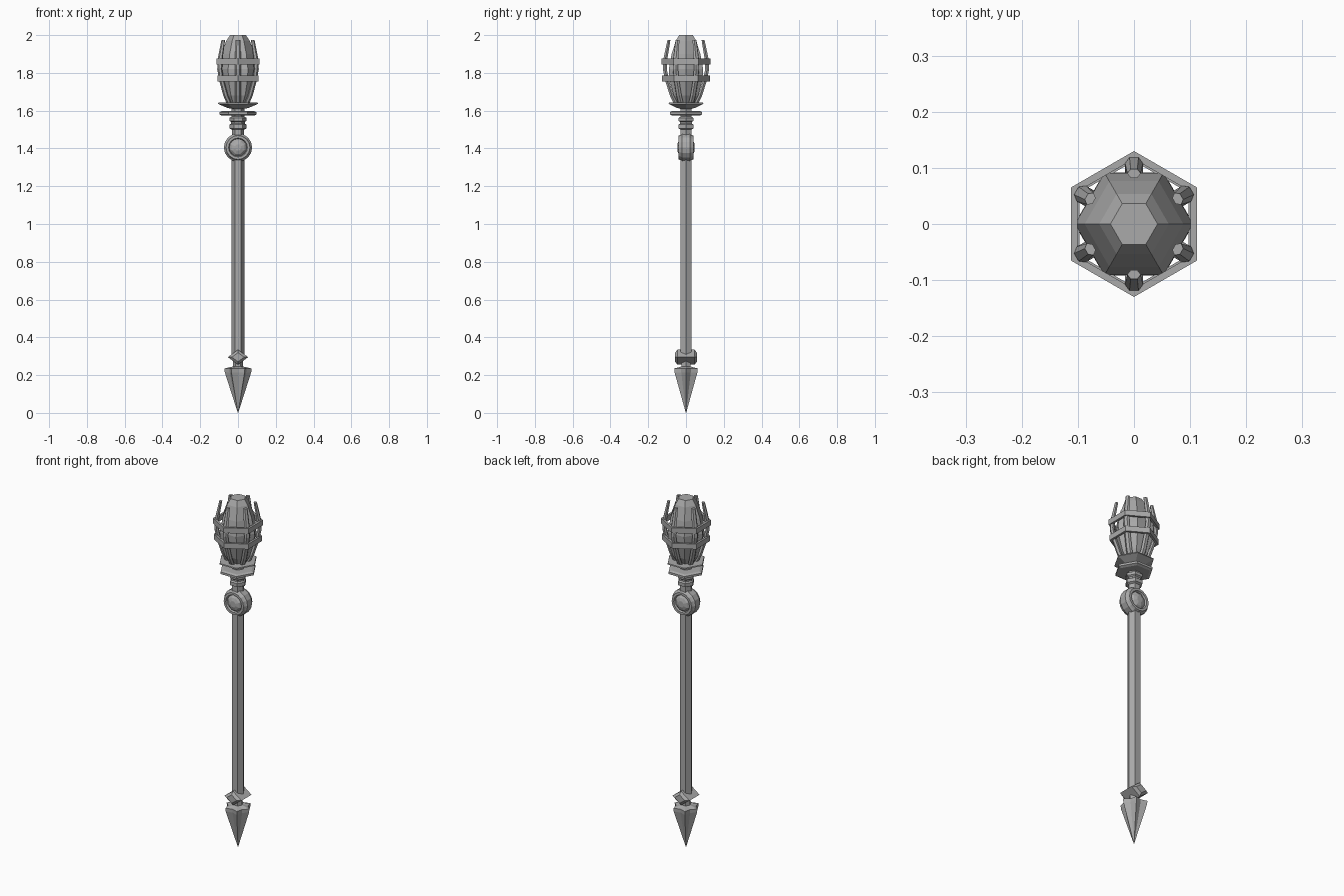
import bpy, bmesh
from math import sin, cos, pi, radians
from mathutils import Vector, Matrix

cube = bpy.data.objects.get("Cube")
if cube:
    bpy.data.objects.remove(cube)

# One flat grey for the whole model
grey = bpy.data.materials.new("stone_grey")
grey.use_nodes = True
colour = (0.4, 0.4, 0.4, 1)
grey.diffuse_color = colour
grey.node_tree.nodes["Principled BSDF"].inputs["Base Color"].default_value = colour


def finish(name, bm):
    bmesh.ops.recalc_face_normals(bm, faces=bm.faces)
    mesh = bpy.data.meshes.new(name)
    bm.to_mesh(mesh)
    bm.free()
    mesh.materials.append(grey)
    obj = bpy.data.objects.new(name, mesh)
    bpy.context.collection.objects.link(obj)
    return obj


def loft(name, rings, closed=False):
    """Skin a list of point rings; cap the ends unless the list is closed."""
    bm = bmesh.new()
    loops = [[bm.verts.new(p) for p in ring] for ring in rings]
    n = len(loops[0])
    pairs = list(zip(loops, loops[1:]))
    if closed:
        pairs.append((loops[-1], loops[0]))
    else:
        bm.faces.new(loops[0])
        bm.faces.new(loops[-1])
    for a, b in pairs:
        for i in range(n):
            j = (i + 1) % n
            bm.faces.new((a[i], a[j], b[j], b[i]))
    return finish(name, bm)


def turn(name, profile, sides=6, phase=0, closed=False, matrix=Matrix(), star=1):
    """Revolve (radius, height) points; star pulls in every second corner."""
    rings = []
    for r, z in profile:
        ring = []
        for i in range(sides):
            a = phase + 2 * pi * i / sides
            k = r * (star if i % 2 else 1)
            ring.append(matrix @ Vector((k * cos(a), k * sin(a), z)))
        rings.append(ring)
    return loft(name, rings, closed)


# Head: faceted gem
turn("head_gem", [(0.045, 1.63), (0.075, 1.68), (0.1, 1.76), (0.105, 1.82),
                  (0.088, 1.9), (0.062, 1.97), (0.042, 2.0)])

# Cage bands, turned so that corners meet the prongs
for name, r, z in (("upper_band", 0.13, 1.86), ("lower_band", 0.126, 1.77)):
    turn(name, [(r, z - 0.015), (r, z + 0.015), (r - 0.014, z + 0.015),
                (r - 0.014, z - 0.015)], phase=pi / 6, closed=True)

# Cage prongs: curved six-sided bars
prong_path = [(0.05, 1.63), (0.075, 1.68), (0.1, 1.76), (0.112, 1.82),
              (0.108, 1.88), (0.09, 1.975)]
for k in range(6):
    a = pi / 6 + k * pi / 3
    out, side = Vector((cos(a), sin(a), 0)), Vector((-sin(a), cos(a), 0))
    rings = []
    for i, (r, z) in enumerate(prong_path):
        thin = 0.75 if i == len(prong_path) - 1 else 1
        rings.append([out * (r + thin * 0.012 * sin(t * pi / 3))
                      + side * (thin * 0.016 * cos(t * pi / 3))
                      + Vector((0, 0, z)) for t in range(6)])
    loft(f"prong_{k + 1}", rings)

# Collar: shallow dish, flat plate and stepped neck
turn("collar_dish", [(0.035, 1.61), (0.06, 1.616), (0.106, 1.636),
                     (0.104, 1.642), (0.04, 1.642)])
turn("collar_plate", [(0.085, 1.574), (0.099, 1.58), (0.099, 1.592), (0.085, 1.598)])
turn("neck", [(0.033, 1.44), (0.033, 1.5), (0.045, 1.506), (0.045, 1.526),
              (0.036, 1.532), (0.036, 1.54), (0.045, 1.546), (0.045, 1.562),
              (0.034, 1.568), (0.034, 1.62)])

# Round medallion with a domed gem on both faces
face_on = Matrix.Translation((0, 0, 1.405)) @ Matrix.Rotation(radians(90), 4, "X")
half = [(0.046, 0.03), (0.05, 0.04), (0.063, 0.04), (0.068, 0.028), (0.075, 0.02)]
turn("medallion_ring", half + [(r, -h) for r, h in reversed(half)],
     sides=16, closed=True, matrix=face_on)
dome = [(0.018, 0.046), (0.036, 0.04), (0.049, 0.028)]
turn("medallion_gem", dome + [(r, -h) for r, h in reversed(dome)],
     sides=8, phase=pi / 8, matrix=face_on)

# Shaft
turn("shaft", [(0.034, 0.28), (0.034, 1.36)])

# Diamond guard with bevelled ends, lying front to back
rings = []
for y, s in ((-0.058, 0.6), (-0.045, 1), (0.045, 1), (0.058, 0.6)):
    rings.append([(0.054 * s, y, 0.295), (0, y, 0.295 + 0.04 * s),
                  (-0.054 * s, y, 0.295), (0, y, 0.295 - 0.04 * s)])
loft("diamond_guard", rings)

# Foot: short neck and fluted spike
turn("foot_neck", [(0.026, 0.2), (0.026, 0.29)])
turn("foot_spike", [(0.001, 0), (0.07, 0.215), (0.072, 0.235), (0.03, 0.245)],
     sides=12, star=0.72)
